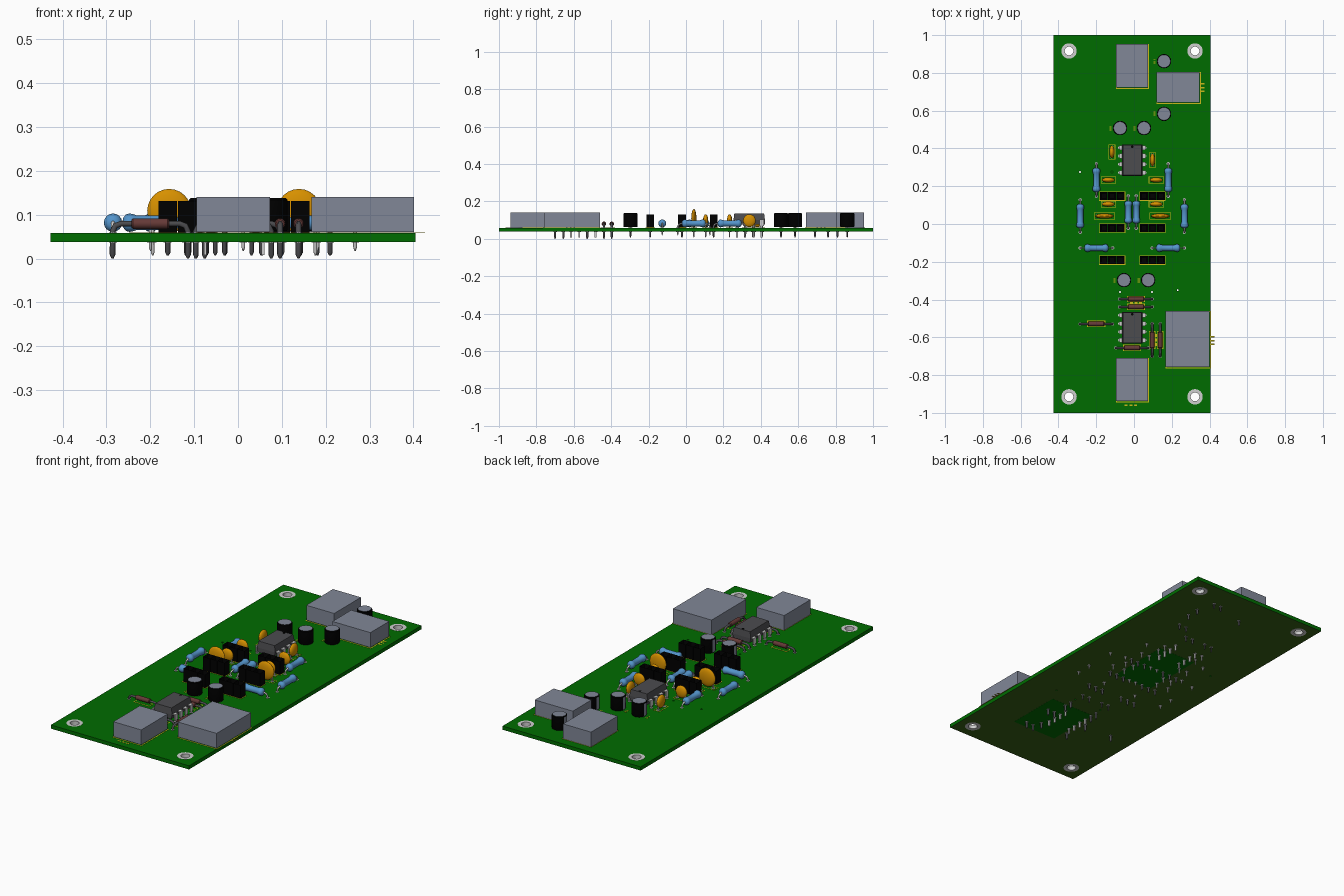
import bpy, bmesh, math
from mathutils import Matrix, Vector

if "Cube" in bpy.data.objects:
    bpy.data.objects.remove(bpy.data.objects["Cube"])


def colour(name, r, g, b):
    m = bpy.data.materials.new(name)
    m.use_nodes = True
    m.diffuse_color = (r, g, b, 1)
    bsdf = next(n for n in m.node_tree.nodes if n.type == "BSDF_PRINCIPLED")
    bsdf.inputs["Base Color"].default_value = (r, g, b, 1)
    return m


GREEN = colour("board green", 0, .15, 0)
OLIVE = colour("underside olive", .04, .115, .008)
SILK = colour("print yellow", .6, .5, .01)
HOUSING = colour("housing grey", .22, .245, .31)
BLACK = colour("plastic black", 0, 0, 0)
CHIP = colour("chip grey", .072, .072, .078)
ORANGE = colour("ceramic orange", .68, .28, 0)
BLUE = colour("resistor blue", .09, .3, .6)
BROWN = colour("diode brown", .13, .042, .038)
METAL = colour("lead silver", .62, .62, .62)

TOP, BOTTOM = .0585, .0385
AXIS = -.009          # symmetry line of the circuit
PITCH = .044
pads = []             # soldered hole positions


def finish(name, bm, mats, smooth=False):
    bmesh.ops.recalc_face_normals(bm, faces=bm.faces)
    me = bpy.data.meshes.new(name)
    bm.to_mesh(me)
    bm.free()
    for m in mats:
        me.materials.append(m)
    ob = bpy.data.objects.new(name, me)
    bpy.context.collection.objects.link(ob)
    if smooth:
        for o in bpy.context.selected_objects:
            o.select_set(False)
        ob.select_set(True)
        bpy.context.view_layer.objects.active = ob
        bpy.ops.object.shade_smooth_by_angle(angle=math.radians(40))
    return ob


def add_box(bm, x0, x1, y0, y1, z0, z1):
    mat = Matrix.Translation(((x0 + x1) / 2, (y0 + y1) / 2, (z0 + z1) / 2)) @ \
        Matrix.Diagonal((x1 - x0, y1 - y0, z1 - z0, 1))
    return bmesh.ops.create_cube(bm, size=1, matrix=mat)["verts"]


def box(name, mat, *limits):
    bm = bmesh.new()
    add_box(bm, *limits)
    return finish(name, bm, [mat])


def lathe(name, profile, mats, matrix, steps=16, rule=None, closed=False):
    bm = bmesh.new()
    vs = [bm.verts.new((r, 0, z)) for r, z in profile]
    pairs = list(zip(vs, vs[1:])) + ([(vs[-1], vs[0])] if closed else [])
    es = [bm.edges.new(p) for p in pairs]
    bmesh.ops.spin(bm, geom=vs + es, cent=(0, 0, 0), axis=(0, 0, 1),
                   angle=math.tau, steps=steps, use_duplicate=False)
    bmesh.ops.remove_doubles(bm, verts=bm.verts, dist=1e-5)
    if rule:
        for f in bm.faces:
            f.material_index = rule(f)
    bm.transform(matrix)
    return finish(name, bm, mats, True)


def wire(name, paths, radius, mat):
    """Round leads along paths; the last point, or both ends, is a tapered tip."""
    cu = bpy.data.curves.new(name, "CURVE")
    cu.dimensions, cu.bevel_depth = "3D", radius
    cu.bevel_resolution, cu.use_fill_caps = 1, True
    for pts, tips in paths:
        sp = cu.splines.new("POLY")
        sp.points.add(len(pts) - 1)
        for i, p in enumerate(pts):
            end = i == len(pts) - 1 or (i == 0 and tips == 2)
            sp.points[i].co, sp.points[i].radius = (*p, 1), .35 if end else 1
    tmp = bpy.data.objects.new(name, cu)
    bpy.context.collection.objects.link(tmp)
    me = bpy.data.meshes.new_from_object(
        tmp.evaluated_get(bpy.context.evaluated_depsgraph_get()))
    bpy.data.objects.remove(tmp)
    me.materials.clear()
    me.materials.append(mat)
    bpy.context.collection.objects.link(bpy.data.objects.new(name, me))


def pins(name, places, radius=.005, mat=METAL, z=TOP + .01):
    wire(name, [([(x, y, z), (x, y, .014), (x, y, .007)], 1) for x, y in places],
         radius, mat)
    pads.extend(places)


def frame(name, x0, x1, y0, y1, w=.005):
    bm = bmesh.new()
    for a in ((x0, x1, y0, y0 + w), (x0, x1, y1 - w, y1),
              (x0, x0 + w, y0, y1), (x1 - w, x1, y0, y1)):
        add_box(bm, *a, TOP, TOP + .001)
    finish(name, bm, [SILK])


def ticks(x, y, w, h, dx, dy):
    """Three printed dashes in a row."""
    bm = bmesh.new()
    for k in (-1, 0, 1):
        add_box(bm, x + k * dx - w, x + k * dx + w, y + k * dy - h, y + k * dy + h,
                TOP, TOP + .001)
    finish("print_marks", bm, [SILK])


def turned(x, y, upright):
    return Matrix.Translation((x, y, 0)) @ Matrix.Rotation(math.pi / 2 if upright else 0, 4, "Z")


# Board with mounting holes and small vias
board = box("board", GREEN, -.427, .405, -1, 1, BOTTOM, TOP)
mounts = [(x, y) for x in (-.344, .323) for y in (-.915, .916)]
vias = [(-.286, .275), (-.116, .275), (.232, -.35), (-.074, -.36), (.096, -.36)]
cut = bmesh.new()
for r, spots in ((.024, mounts), (.005, vias)):
    for x, y in spots:
        bmesh.ops.create_cone(cut, cap_ends=True, segments=20, radius1=r, radius2=r,
                              depth=.1, matrix=Matrix.Translation((x, y, .05)))
cutter = finish("hole_cutter", cut, [GREEN])
cutter.hide_render = True
mod = board.modifiers.new("holes", "BOOLEAN")
mod.operation, mod.solver, mod.object = "DIFFERENCE", "EXACT", cutter
board.data = bpy.data.meshes.new_from_object(
    board.evaluated_get(bpy.context.evaluated_depsgraph_get()))
board.modifiers.clear()
bpy.data.objects.remove(cutter)
board.data.materials.clear()
for m in (GREEN, OLIVE):
    board.data.materials.append(m)
for p in board.data.polygons:
    p.material_index = int(p.normal.z < -.9)
for x, y in mounts:
    lathe("mounting_ring", [(.023, BOTTOM - .0005), (.041, BOTTOM - .0005),
                            (.041, TOP + .0005), (.023, TOP + .0005)],
          [METAL], Matrix.Translation((x, y, 0)), 24, closed=True)
# Clear areas on the underside
for x0, x1, y0, y1 in ((-.08, .19, -.74, -.43), (-.13, .1, -.03, .33)):
    box("underside_clearing", GREEN, x0, x1, y0, y1, BOTTOM - .0005, BOTTOM + .001)

# Connector housings with printed outlines
for x0, x1, y0, y1 in ((-.095, .073, .723, .953), (.119, .348, .642, .804),
                       (.168, .401, -.757, -.46), (-.095, .073, -.937, -.709)):
    box("connector_housing", HOUSING, x0, x1, y0, y1, TOP + .002, .141)
    frame("connector_outline", x0, x1 + .007, y0 - .007, y1)
pins("connector_pins", [(.21, .69), (.21, .76), (-.03, .81)], .006, CHIP)

# Electrolytic capacitors: black sleeve, grey lid and side stripe
for x, y in ((.159, .862), (.159, .583), (-.074, .508), (.053, .508),
             (-.053, -.297), (.075, -.297)):
    lathe("round_capacitor",
          [(0, .063), (.036, .063), (.038, .066), (.038, .134), (.034, .138), (0, .138)],
          [BLACK, HOUSING], Matrix.Translation((x, y, 0)), 20,
          lambda f: int(f.calc_center_median().z > .1375
                        or f.calc_center_median().x < -.0365))
    pins("capacitor_leads", [(x - PITCH / 2, y), (x + PITCH / 2, y)], .005, CHIP)
    ticks(x - .05, y, .006, .002, 0, .01)

# Eight-legged chips
for y in (.338, -.549):
    bm = bmesh.new()
    for z0, z1, lo, hi in ((.075, .1, .9, 1), (.1, .134, 1, .88)):
        vs = add_box(bm, -.055, .055, -.084, .084, z0, z1)
        for v in vs:
            v.co.x *= lo if v.co.z < (z0 + z1) / 2 else hi
            v.co.y *= 1 if v.co.z < .11 else .95
    bm.transform(Matrix.Translation((AXIS, y, 0)))
    finish("chip_body", bm, [CHIP])
    lathe("chip_notch", [(0, .1335), (.007, .1335), (.007, .1345), (0, .1345)], [BLACK],
          Matrix.Translation((AXIS, y + .071, 0)), 12)
    bm = bmesh.new()
    for side in (-1, 1):
        for k in range(4):
            yc, xc = y + (k - 1.5) * PITCH, AXIS + side * .066
            inner = AXIS + side * .05
            add_box(bm, min(xc, inner), max(xc, inner), yc - .012, yc + .012, .097, .102)
            add_box(bm, xc - .003, xc + .003, yc - .012, yc + .012, .068, .102)
            add_box(bm, xc - .003, xc + .003, yc - .005, yc + .005, .008, .07)
            pads.append((xc, yc))
    finish("chip_legs", bm, [METAL])

# Three-way socket strips
for side in (-1, 1):
    for y in (.148, -.022, -.191):
        xs = [AXIS + side * .107 + k * PITCH for k in (-1, 0, 1)]
        bm = bmesh.new()
        for x in xs:
            add_box(bm, x - .021, x + .021, y - .021, y + .021, TOP, .131)
        tops = [f for f in bm.faces if f.calc_center_median().z > .13]
        bmesh.ops.inset_individual(bm, faces=tops, thickness=.011)
        bmesh.ops.translate(bm, vec=(0, 0, -.03), verts=[v for f in tops for v in f.verts])
        finish("socket_strip", bm, [BLACK])
        pins("socket_pins", [(x, y) for x in xs], .006, CHIP)
        frame("socket_outline", xs[0] - .026, xs[2] + .026, y - .025, y + .025, .003)


def axial(name, x, y, upright, half, profile, z, reach, tip, mat, lead_r, lead_mat):
    place = turned(x, y, upright)
    full = profile + [(r, -h) for r, h in reversed(profile)]
    lathe(name, [(r, h * half) for r, h in full], [mat],
          place @ Matrix.Translation((0, 0, z)) @ Matrix.Rotation(math.pi / 2, 4, "Y"))
    end = [(reach - .02, z), (reach - .006, z - .005), (reach, z - .018),
           (reach, tip + .009), (reach, tip)]
    path = [(-a, b) for a, b in reversed(end)] + end
    wire(name + "_lead", [([place @ Vector((a, 0, b)) for a, b in path], 2)], lead_r, lead_mat)
    pads.extend((place @ Vector((s * reach, 0, 0)))[:2] for s in (-1, 1))


# Resistors: thick ends and a slimmer waist
RES = [(0, 1), (.011, .98), (.019, .88), (.021, .75), (.019, .6), (.0165, .5)]
for side in (-1, 1):
    for dx, y, upright, half in ((.19, .233, True, .064), (.276, .042, True, .064),
                                 (.021, .063, True, .06), (.19, -.127, False, .064)):
        axial("resistor", AXIS + side * dx, y, upright, half, RES, .082, .086, .018,
              BLUE, .0045, METAL)

# Diodes
DIO = [(0, 1), (.009, 1), (.012, .92)]
for x, y, upright in ((.01, -.397, False), (.01, -.439, False), (-.01, -.656, False),
                      (-.2, -.529, False), (.096, -.614, True), (.138, -.614, True)):
    axial("diode", x, y, upright, .043, DIO, .08, .086, 0, BROWN, .0065, CHIP)
    w, h = (.017, .048) if upright else (.048, .017)
    frame("diode_outline", x - w, x + w, y - h, y + h, .004)
ticks(.01, -.418, .008, .006, .024, 0)
ticks(.117, -.614, .006, .008, 0, .024)

# Disc capacitors: small ones and two large ones
discs = [(-.117, .382, True, .034), (.098, .339, True, .034)]
for side in (-1, 1):
    discs += [(AXIS + side * dx, y, False, r) for dx, y, r in
              ((.127, .233, .034), (.127, .105, .034), (.148, .042, .05))]
for x, y, upright, r in discs:
    place = turned(x, y, upright)
    height = .109 if r > .04 else .097
    bm = bmesh.new()
    bmesh.ops.create_uvsphere(bm, u_segments=20, v_segments=12, radius=1)
    bm.transform(place @ Matrix.Translation((0, 0, height)) @ Matrix.Diagonal((r, .014, r, 1)))
    finish("disc_capacitor", bm, [ORANGE], True)
    pins("disc_leads", [(place @ Vector((s * r * .75, 0, 0)))[:2] for s in (-1, 1)],
         .004, z=.085)
    w, h = (.018, r + .006) if upright else (r + .006, .018)
    frame("disc_outline", x - w, x + w, y - h, y + h, .003)

# Solder pads on both sides of the board
bm = bmesh.new()
for x, y in pads:
    bmesh.ops.create_cone(bm, cap_ends=True, segments=10, radius1=.009, radius2=.009,
                          depth=TOP - BOTTOM + .003,
                          matrix=Matrix.Translation((x, y, (TOP + BOTTOM) / 2)))
finish("solder_pads", bm, [METAL])

# Printed marks beside the connectors
ticks(.417, -.617, .009, .004, 0, .02)
ticks(.364, .722, .009, .004, 0, .02)
ticks(-.017, -.96, .008, .004, .025, 0)
